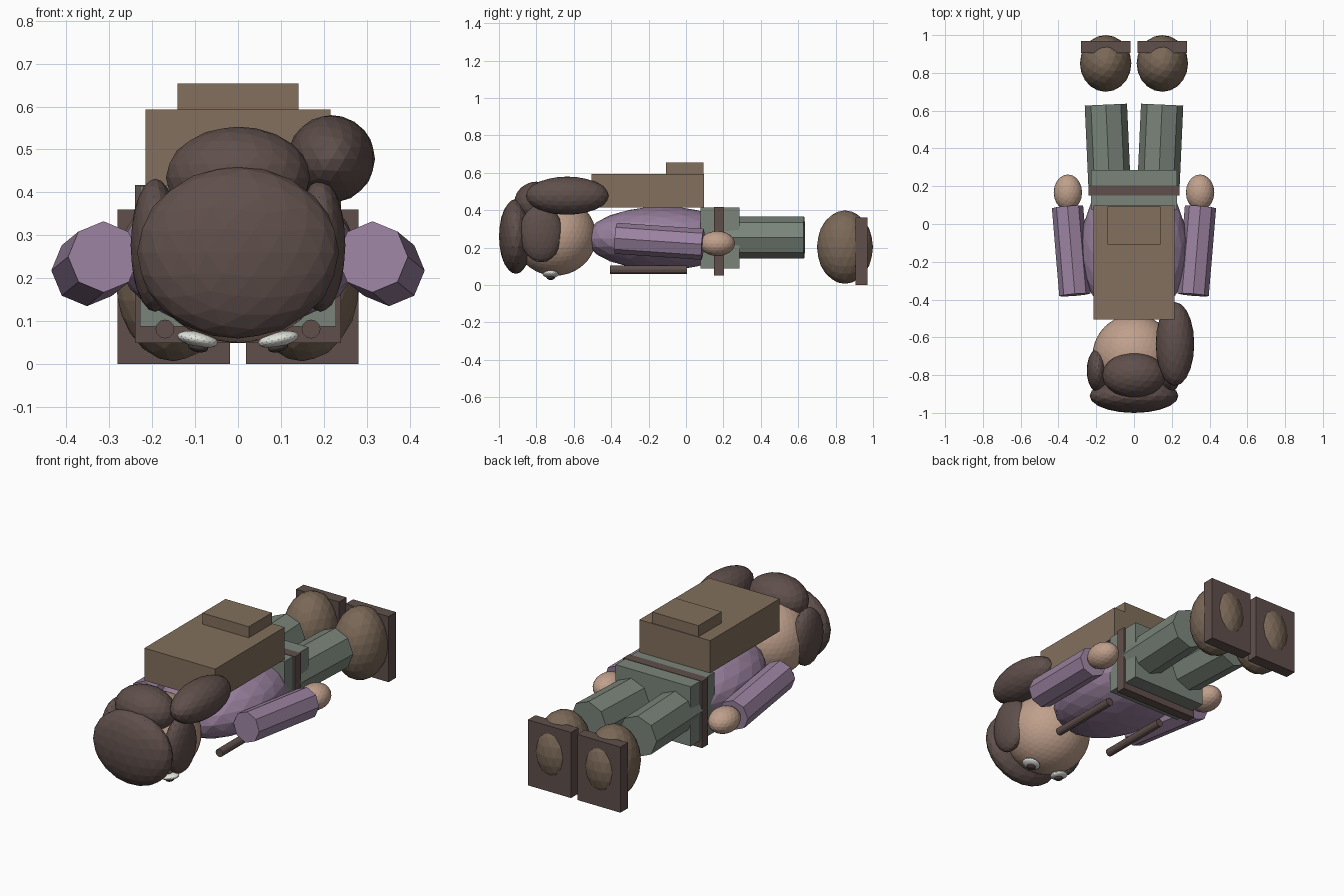
import bpy, bmesh, math
from mathutils import Vector, Matrix

if "Cube" in bpy.data.objects:
    bpy.data.objects.remove(bpy.data.objects["Cube"])


def material(name, r, g, b):
    m = bpy.data.materials.new(name)
    lin = [((c / 255 + 0.055) / 1.055) ** 2.4 for c in (r, g, b)]
    m.diffuse_color = (*lin, 1)
    m.use_nodes = True
    m.node_tree.nodes["Principled BSDF"].inputs["Base Color"].default_value = m.diffuse_color
    return m


SKIN = material("skin", 192, 160, 140)
DARK = material("dark brown", 95, 79, 75)
PURPLE = material("dusty purple", 155, 130, 160)
GREEN = material("grey green", 122, 132, 122)
TAN = material("pack brown", 130, 112, 93)
BOOT = material("boot brown", 122, 104, 87)
WHITE = material("eye white", 225, 227, 220)
BLACK = material("pupil dark", 72, 62, 60)


def finish(name, bm, mat, matrix):
    bm.transform(matrix)
    me = bpy.data.meshes.new(name)
    bm.to_mesh(me)
    bm.free()
    me.materials.append(mat)
    ob = bpy.data.objects.new(name, me)
    bpy.context.collection.objects.link(ob)
    return ob


def ball(name, mat, centre, radii, level=3, tilt=0):
    bm = bmesh.new()
    bmesh.ops.create_icosphere(bm, subdivisions=level, radius=1)
    m = Matrix.Translation(centre) @ Matrix.Rotation(tilt, 4, 'Y') @ Matrix.Diagonal((*radii, 1))
    return finish(name, bm, mat, m)


def box(name, mat, lo, hi):
    bm = bmesh.new()
    bmesh.ops.create_cube(bm, size=1)
    lo, hi = Vector(lo), Vector(hi)
    return finish(name, bm, mat, Matrix.Translation((lo + hi) / 2) @ Matrix.Diagonal((*(hi - lo), 1)))


def tube(name, mat, a, b, r, sides=8):
    # prism from a to b, roughly along y, with vertices on the x and z axes
    a, b = Vector(a), Vector(b)
    bm = bmesh.new()
    bmesh.ops.create_cone(bm, cap_ends=True, segments=sides, radius1=r, radius2=r, depth=(b - a).length)
    turn = Vector((0, 1, 0)).rotation_difference(b - a).to_matrix().to_4x4()
    m = Matrix.Translation((a + b) / 2) @ turn @ Matrix.Rotation(-math.pi / 2, 4, 'X')
    return finish(name, bm, mat, m)


# Head and hair
ball("head", SKIN, (0, -0.70, 0.26), (0.22, 0.22, 0.21), 4)
ball("hair_cap", DARK, (0, -0.91, 0.26), (0.235, 0.09, 0.2))
ball("hair_back", DARK, (0, -0.80, 0.435), (0.168, 0.12, 0.118))
ball("ponytail", DARK, (0.217, -0.635, 0.478), (0.102, 0.222, 0.102))

# Body and pack
ball("torso", PURPLE, (0, -0.125, 0.25), (0.28, 0.41, 0.17))
box("pelvis", GREEN, (-0.228, 0.077, 0.088), (0.228, 0.285, 0.415))
box("belt", DARK, (-0.24, 0.15, 0.05), (0.24, 0.203, 0.417))
box("backpack", TAN, (-0.215, -0.505, 0.415), (0.215, 0.097, 0.593))
box("backpack_pocket", TAN, (-0.141, -0.108, 0.58), (0.141, 0.093, 0.654))

# Mirrored parts
for side, s in (("left", -1), ("right", 1)):
    ball(side + "_side_hair", DARK, (s * 0.193, -0.775, 0.277), (0.057, 0.115, 0.155))
    ball(side + "_eye", WHITE, (s * 0.094, -0.723, 0.058), (0.048, 0.043, 0.018), 3, -s * 0.2)
    ball(side + "_pupil", BLACK, (s * 0.093, -0.723, 0.04), (0.024, 0.022, 0.012), 3, -s * 0.2)
    tube(side + "_strap", DARK, (s * 0.17, -0.405, 0.082), (s * 0.17, 0.005, 0.082), 0.022, 12)
    tube(side + "_arm", PURPLE, (s * 0.313, -0.375, 0.25), (s * 0.352, 0.09, 0.218), 0.083)
    ball(side + "_hand", SKIN, (s * 0.35, 0.167, 0.222), (0.075, 0.095, 0.067))
    tube(side + "_leg", GREEN, (s * 0.128, 0.165, 0.254), (s * 0.149, 0.632, 0.254), 0.112)
    ball(side + "_boot", BOOT, (s * 0.15, 0.85, 0.203), (0.136, 0.15, 0.196))
    box(side + "_sole", DARK, (s * 0.15 - 0.131, 0.905, 0.0), (s * 0.15 + 0.131, 0.97, 0.36))
